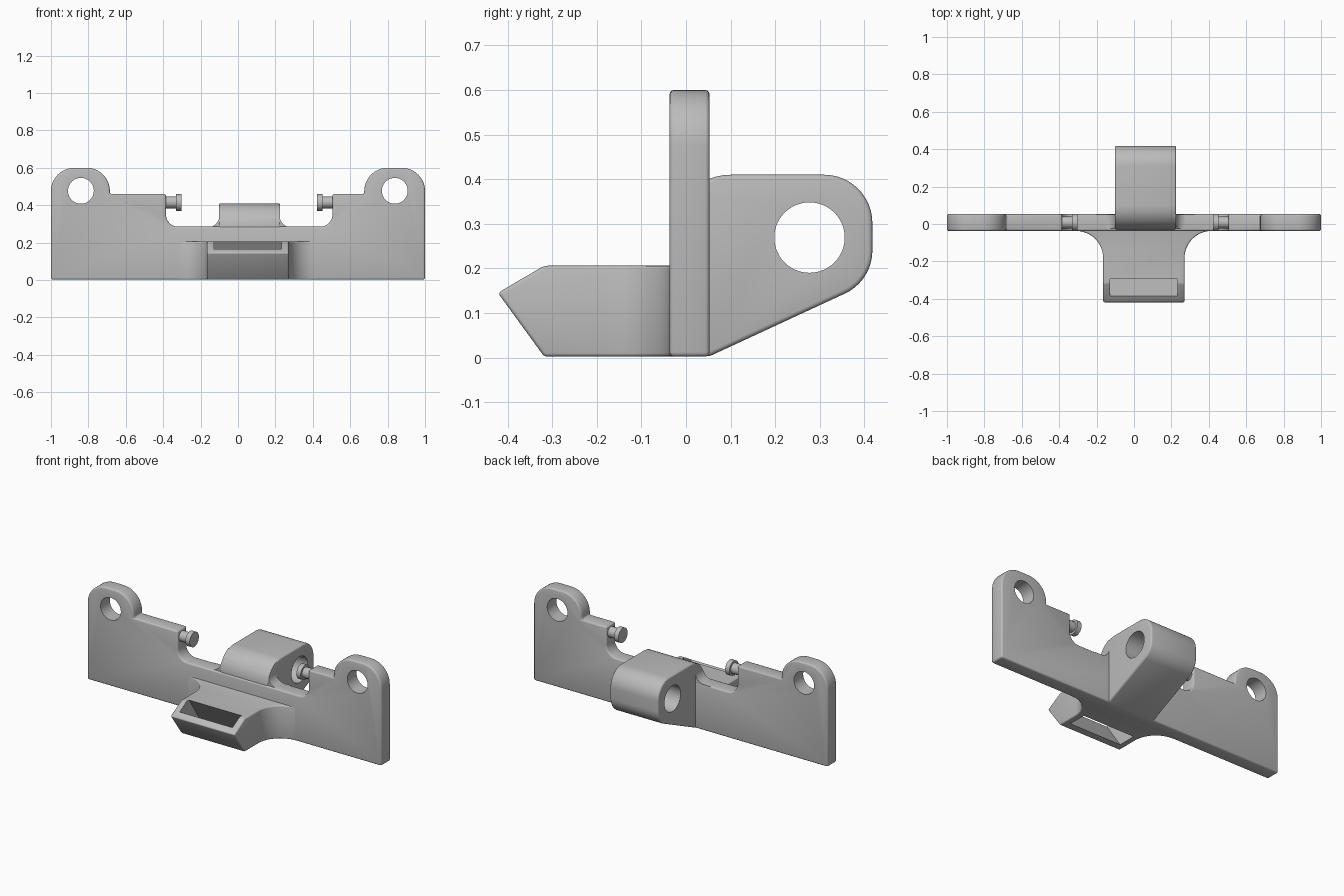
import bpy, bmesh, math
from mathutils import Vector

if "Cube" in bpy.data.objects:
    bpy.data.objects.remove(bpy.data.objects["Cube"])

grey = bpy.data.materials.new("plain grey")
grey.use_nodes = True
COLOUR = (0.5, 0.5, 0.5, 1)
grey.diffuse_color = COLOUR
grey.node_tree.nodes["Principled BSDF"].inputs["Base Color"].default_value = COLOUR


def rounded(corners, steps=12):
    """Closed outline from (a, b) or (a, b, radius) corners."""
    pts = [Vector((c[0], c[1], 0)) for c in corners]
    out = []
    for i, c in enumerate(corners):
        p = pts[i]
        if len(c) == 2:
            out.append(p.xy)
            continue
        r = c[2]
        d1 = (pts[i - 1] - p).normalized()
        d2 = (pts[(i + 1) % len(pts)] - p).normalized()
        half = d1.angle(d2) / 2
        centre = p + (d1 + d2).normalized() * r / math.sin(half)
        reach = r / math.tan(half)
        v1 = (p + d1 * reach - centre).normalized()
        v2 = (p + d2 * reach - centre).normalized()
        out += [(centre + v1.slerp(v2, k / steps) * r).xy for k in range(steps + 1)]
    return out


def circle(a, b, r, n=48):
    return [(a + r * math.cos(math.tau * k / n), b + r * math.sin(math.tau * k / n))
            for k in range(n)]


def prism(name, outline, axis, lo, hi):
    """Extrude an outline along an axis between lo and hi."""
    place = {"x": lambda a, b, t: (t, a, b),
             "y": lambda a, b, t: (a, t, b),
             "z": lambda a, b, t: (a, b, t)}[axis]
    bm = bmesh.new()
    ends = [[bm.verts.new(place(a, b, t)) for a, b in outline] for t in (lo, hi)]
    for ring in ends:
        bm.faces.new(ring)
    n = len(outline)
    for i in range(n):
        j = (i + 1) % n
        bm.faces.new((ends[0][i], ends[0][j], ends[1][j], ends[1][i]))
    bmesh.ops.recalc_face_normals(bm, faces=bm.faces)
    mesh = bpy.data.meshes.new(name)
    bm.to_mesh(mesh)
    bm.free()
    mesh.materials.append(grey)
    obj = bpy.data.objects.new(name, mesh)
    bpy.context.collection.objects.link(obj)
    return obj


def bevel(obj, width):
    mod = obj.modifiers.new("soft_edges", "BEVEL")
    mod.width = width
    mod.segments = 3
    mod.limit_method = "ANGLE"
    mod.angle_limit = math.radians(30)


def boolean(obj, tool, operation):
    mod = obj.modifiers.new("cut", "BOOLEAN")
    mod.object = tool
    mod.operation = operation
    mod.solver = "EXACT"
    tool.hide_render = True


def finish(obj, *tools):
    """Bake the modifiers, drop the cutters and smooth the curved faces."""
    bpy.context.view_layer.update()
    graph = bpy.context.evaluated_depsgraph_get()
    baked = bpy.data.meshes.new_from_object(obj.evaluated_get(graph))
    obj.modifiers.clear()
    obj.data = baked
    for tool in tools:
        bpy.data.objects.remove(tool)
    bpy.ops.object.select_all(action="DESELECT")
    obj.select_set(True)
    bpy.context.view_layer.objects.active = obj
    bpy.ops.object.shade_smooth_by_angle(angle=math.radians(32))


# Back plate with two eared ends and a central recess
FRONT, BACK = -0.037, 0.053
plate = prism("back_plate", rounded([
    (-1, 0.002), (-1, 0.6, 0.125), (-0.685, 0.6, 0.125), (-0.685, 0.46),
    (-0.385, 0.46), (-0.385, 0.285, 0.065), (0.505, 0.285, 0.065), (0.505, 0.46),
    (0.675, 0.46), (0.675, 0.6, 0.125), (1, 0.6, 0.125), (1, 0.002)]), "y", FRONT, BACK)
bevel(plate, 0.01)
ear_holes = [prism("ear_hole_cutter", circle(x, 0.477, 0.069), "y", -0.2, 0.2)
             for x in (-0.84, 0.838)]
for hole in ear_holes:
    boolean(plate, hole, "DIFFERENCE")
finish(plate, *ear_holes)

# Rear hinge block with a cross hole
LEFT, RIGHT = -0.102, 0.225
side = rounded([(-0.03, 0.003), (-0.03, 0.41, 0.13), (0.418, 0.41, 0.108),
                (0.418, 0.172, 0.106), (0.053, 0.003)])
block = prism("hinge_block", side, "x", LEFT, RIGHT)
bevel(block, 0.01)
pin_hole = prism("pin_hole_cutter", circle(0.277, 0.269, 0.079), "x", -0.5, 0.6)
boolean(block, pin_hole, "DIFFERENCE")
finish(block, pin_hole)

# Fillets where the block rises from the recess floor
a, b = LEFT + 0.001, RIGHT - 0.001
flare = prism("block_fillets", rounded([
    (a - 0.1, 0.2), (a - 0.1, 0.284), (a, 0.284, 0.055), (a, 0.4),
    (b, 0.4), (b, 0.284, 0.055), (b + 0.1, 0.284), (b + 0.1, 0.2)]),
    "y", -0.025, BACK - 0.001)
wide = prism("block_side_cutter", side, "x", -0.4, 0.5)
boolean(flare, wide, "INTERSECT")
finish(flare, wide)

# Front hook: flared plan trimmed to a pointed side profile
a, b = -0.165, 0.27
hook = prism("front_hook", rounded([
    (a - 0.155, 0), (a - 0.155, FRONT), (a, FRONT, 0.145), (a, -0.5),
    (b, -0.5), (b, FRONT, 0.145), (b + 0.155, FRONT), (b + 0.155, 0)]),
    "z", -0.1, 0.4)
point = prism("hook_side_cutter", [
    (0.03, 0.002), (-0.318, 0.002), (-0.422, 0.145), (-0.318, 0.206), (0.03, 0.206)],
    "x", -0.6, 0.7)
boolean(hook, point, "INTERSECT")
bevel(hook, 0.008)
slot = prism("hook_slot_cutter", [
    (-0.477, 0.3), (-0.36, 0.3), (-0.085, -0.1), (-0.2, -0.1)], "x", -0.127, 0.232)
boolean(hook, slot, "DIFFERENCE")
finish(hook, point, slot)

# Pegs facing each other across the recess
for name, wall, way in (("right_peg", -0.385, 1), ("left_peg", 0.505, -1)):
    neck = prism(name + "_neck", circle(0.008, 0.415, 0.032, 32), "x",
                 wall - way * 0.02, wall + way * 0.06)
    head = prism(name + "_head", circle(0.008, 0.415, 0.045, 32), "x",
                 wall + way * 0.053, wall + way * 0.082)
    finish(neck)
    finish(head)
